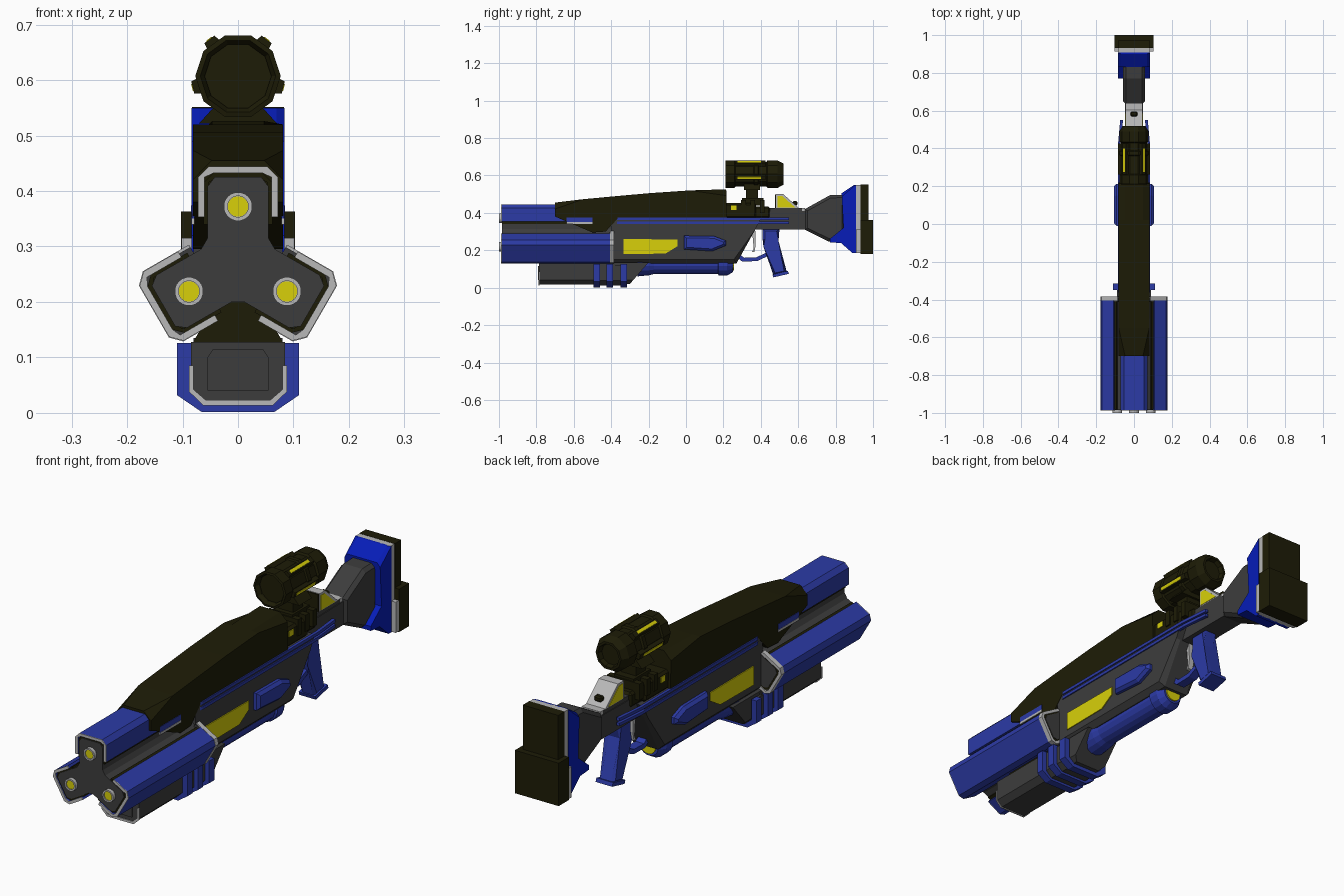
import bpy, bmesh, math
from mathutils import Vector

if "Cube" in bpy.data.objects:
    bpy.data.objects.remove(bpy.data.objects["Cube"])


def material(name, r, g, b):
    m = bpy.data.materials.new(name)
    m.diffuse_color = (r, g, b, 1)
    m.use_nodes = True
    m.node_tree.nodes["Principled BSDF"].inputs["Base Color"].default_value = m.diffuse_color
    return m


OLIVE = material("dark olive", .0125, .0115, .002)
DARK = material("dark grey", .046, .046, .046)
LIGHT = material("light grey", .48, .48, .48)
BLUE = material("blue", .025, .043, .38)
DEEP = material("deep blue", .002, .012, .48)
YELLOW = material("yellow", .69, .63, .003)


def finish(name, bm, mat):
    bmesh.ops.recalc_face_normals(bm, faces=bm.faces)
    me = bpy.data.meshes.new(name)
    bm.to_mesh(me)
    bm.free()
    me.materials.append(mat)
    ob = bpy.data.objects.new(name, me)
    bpy.context.collection.objects.link(ob)
    return ob


def prism(name, pts, axis, a, b, mat, bevel=0, pick=None, strip=False):
    """Extrude a 2D outline along an axis (0: y,z  1: x,z  2: x,y), chamfering picked edges.
    A strip outline is an outer edge followed by its inner edge reversed."""
    bm = bmesh.new()
    rows = []
    for d in (a, b):
        row = []
        for u, v in pts:
            co = [u, v]
            co.insert(axis, d)
            row.append(bm.verts.new(co))
        rows.append(row)
    n = len(pts)
    for row in rows:
        if strip:
            for i in range(n // 2 - 1):
                bm.faces.new((row[i], row[i + 1], row[n - 2 - i], row[n - 1 - i]))
        else:
            bm.faces.new(row)
    for i in range(n):
        j = (i + 1) % n
        bm.faces.new((rows[0][i], rows[0][j], rows[1][j], rows[1][i]))
    if bevel:
        edges = [e for e in bm.edges if pick is None or
                 (pick(e.verts[0].co) and pick(e.verts[1].co)
                  and abs(e.verts[0].co[axis] - e.verts[1].co[axis]) < 1e-5)]
        bmesh.ops.bevel(bm, geom=edges, offset=bevel, segments=1, affect='EDGES', profile=.5)
    bmesh.ops.recalc_face_normals(bm, faces=bm.faces)
    bm.normal_update()
    bmesh.ops.triangulate(bm, faces=[f for f in bm.faces if len(f.verts) > 4])
    return finish(name, bm, mat)


def box(name, x, y, z, mat, bevel=0):
    (a, b), (c, d) = y, z
    return prism(name, [(a, c), (b, c), (b, d), (a, d)], 0, *x, mat, bevel)


def turned(name, rings, cx, cz, n, mat):
    """Round part along y from (y, radius) rings."""
    bm = bmesh.new()
    loops = [[bm.verts.new((cx + r * math.sin((k + .5) * 2 * math.pi / n), y,
                            cz + r * math.cos((k + .5) * 2 * math.pi / n)))
              for k in range(n)] for y, r in rings]
    for p, q in zip(loops, loops[1:]):
        for k in range(n):
            bm.faces.new((p[k], p[(k + 1) % n], q[(k + 1) % n], q[k]))
    bm.faces.new(loops[0])
    bm.faces.new(loops[-1])
    return finish(name, bm, mat)


def turn(pts, k):
    """Rotate an outline by k thirds of a turn about the barrel cluster centre."""
    c, w = math.cos(k * 2 * math.pi / 3), math.sin(k * 2 * math.pi / 3)
    return [(x * c + z * w, .27 - x * w + z * c) for x, z in pts]


def u_shape(w, top, cut, t, low):
    outer = [(-w, low), (-w, top - cut), (-w + cut, top), (w - cut, top), (w, top - cut), (w, low)]
    i = w - t
    inner = [(i, low), (i, top - cut), (i - cut * .8, top - t), (-i + cut * .8, top - t),
             (-i, top - cut), (-i, low)]
    return outer + inner


# Triple barrel cluster
arm = [(-.055, .045), (-.055, .138), (-.042, .155), (.042, .155), (.055, .138), (.055, .045)]
prism("barrel_core", sum((turn([(-.055, .045), (.055, .045)], k) for k in range(3)), []),
      1, -.985, -.387, DARK)
for k in range(3):
    prism("barrel_arm", turn(arm, k), 1, -.985, -.387, DARK)
    prism("barrel_shell", turn(u_shape(.072, .174, .019, .012, .083), k), 1, -.985, -.4, BLUE, strip=True)
    prism("muzzle_rim", turn(u_shape(.072, .174, .019, .012, .083), k), 1, -.988, -.985, LIGHT, strip=True)
    prism("barrel_liner", turn(u_shape(.062, .164, .019, .009, .07), k), 1, -.981, -.389, OLIVE, strip=True)
    prism("barrel_backing", turn(u_shape(.062, .164, .019, .009, .07)[:6], k), 1, -.978, -.95, OLIVE)
    if k:
        prism("rear_cap", turn(u_shape(.068, .17, .019, .009, .06)[:6], k), 1, -.41, -.39, DARK)
        prism("rear_rim", turn(u_shape(.073, .175, .019, .013, .06), k), 1, -.405, -.384, LIGHT, strip=True)
    (cx, cz), = turn([(0, .102)], k)
    turned("bore_ring", [(-.98, .026), (-1, .026), (-1, .019), (-.994, .019)], cx, cz, 20, LIGHT)
    turned("bore_light", [(-.99, .0185), (-.9955, .0185)], cx, cz, 20, YELLOW)

# Receiver body
prism("receiver", [(-.4, .37), (-.4, .13), (.27, .13), (.37, .31), (.4, .37)], 0, -.08, .08,
      DARK, .022, lambda c: c.z < .32 and c.y > -.5)
prism("chin", [(-.5, .135), (-.5, .02), (-.3, .02), (-.2, .135)], 0, -.08, .08, DARK, .02,
      lambda c: c.z < .03)
prism("lower_filler", [(-.085, .12), (-.04, .2), (.04, .2), (.085, .12)], 1, -.72, -.4, OLIVE)

# Arched upper cover
prism("top_cover", [(-.7, .455), (-.7, .38), (-.5, .295), (-.43, .3), (-.36, .375), (.22, .375),
                    (.215, .526), (.02, .52), (-.2, .505), (-.4, .487), (-.55, .473)],
      0, -.081, .081, OLIVE, .034, lambda c: c.z > .45)
for s in (-1, 1):
    box("cover_slot", (s * .078, s * .083), (-.64, -.5), (.35, .374), BLUE)
    box("cover_slot_edge", (s * .078, s * .084), (-.64, -.5), (.34, .35), LIGHT)
    # Side rails, windows and pods
    for z in (.34, .361):
        prism("side_rail", [(s * x, y) for x, y in [(.072, -.38), (.085, -.36), (.085, .42),
              (.073, .55), (.058, .55), (.072, .42)]], 2, z, z + .013, BLUE)
    prism("side_window", [(-.335, .26), (-.045, .258), (-.045, .222), (-.11, .182), (-.335, .18)],
          0, s * .077, s * .084, YELLOW)
    prism("side_pod", [(-.01, .205), (-.01, .278), (.15, .276), (.213, .252), (.213, .225),
                       (.14, .195)], 0, s * .072, s * .105, BLUE, .012,
          lambda c: abs(c.x) > .1)
    box("indicator", (s * .07, s * .073), (.24, .27), (.415, .44), YELLOW)
    prism("sight_window", [(.488, .491), (.488, .428), (.585, .428), (.513, .491)],
          0, s * .04, s * .047, YELLOW)

# Rear receiver and scope mount
box("rear_receiver", (-.07, .07), (.2, .375), (.37, .452), OLIVE, .01)
box("rear_step", (-.055, .055), (.36, .45), (.37, .435), OLIVE, .01)
box("mount_base", (-.045, .045), (.3, .415), (.44, .48), OLIVE)
box("mount_column", (-.035, .035), (.32, .385), (.46, .55), OLIVE)
prism("mount_saddle", [(-.07, .522), (.07, .522), (.04, .555), (-.04, .555)], 1, .31, .395, OLIVE)
for y in (.295, .345, .395):
    box("mount_clamp", (-.076, .076), (y, y + .025), (.4, .47), OLIVE)

# Scope with light strips
turned("scope_tube", [(.232, .06), (.225, .06), (.21, .068), (.212, .077), (.26, .077), (.265, .07), (.36, .07),
                      (.365, .076), (.385, .076), (.39, .068), (.43, .068), (.435, .077),
                      (.49, .077), (.52, .06), (.52, .05), (.5, .045)], 0, .607, 10, OLIVE)
for deg in (52, 128, -14, 194):
    a = math.radians(deg)
    for name, r, h, w, y0, y1, m in (("strip_housing", .073, .011, .016, .262, .425, OLIVE),
                                     ("strip_light", .08, .0055, .009, .275, .4, YELLOW)):
        o, t = Vector((math.cos(a), math.sin(a))), Vector((-math.sin(a), math.cos(a)))
        c = Vector((0, .607)) + o * r
        prism(name, [tuple(c + o * i * h + t * j * w)
                     for i, j in ((-1, -1), (1, -.7), (1, .7), (-1, 1))], 1, y0, y1, m)

# Rear sight block
prism("sight_block", [(.482, .5), (.482, .425), (.605, .425), (.52, .5)], 0, -.045, .045, LIGHT)
box("sight_front", (-.043, .043), (.476, .482), (.42, .498), OLIVE)
box("sight_base", (-.045, .045), (.44, .62), (.39, .425), DARK)
box("sight_top_plate", (-.044, .044), (.57, .637), (.405, .426), LIGHT)
box("sight_knob", (-.018, .018), (.57, .595), (.44, .464), OLIVE, .006)

# Stock
prism("stock_neck", [(.36, .405), (.34, .31), (.65, .31), (.65, .41)], 0, -.048, .048, DARK)
prism("stock_flare", [(.635, .42), (.635, .31), (.76, .248), (.85, .24), (.85, .497), (.77, .495)],
      0, -.058, .058, DARK, .015, lambda c: c.z > .415 or c.z < .32)
prism("stock_shoulder", [(.832, .505), (.842, .32), (.77, .262), (.77, .243), (.83, .238), (.89, .185),
                         (.908, .185), (.908, .55), (.9, .55)], 0, -.084, .084, DEEP, .015,
      lambda c: c.y < .905 and c.z > .5)
box("butt_spacer", (-.082, .082), (.905, .937), (.185, .55), LIGHT)
box("butt_spacer_low", (-.102, .102), (.912, .94), (.185, .315), LIGHT)
box("butt_pad_top", (-.083, .083), (.932, .975), (.35, .551), OLIVE)
box("butt_pad_low", (-.103, .103), (.932, 1), (.181, .363), OLIVE)

# Grip, trigger and guard
prism("grip", [(.41, .315), (.41, .255), (.425, .225), (.468, .065), (.54, .08), (.482, .25), (.5, .315)],
      0, -.036, .036, BLUE, .012, lambda c: c.z > .06)
prism("grip_cap", [(.462, .07), (.467, .055), (.55, .074), (.545, .09)], 0, -.039, .039, BLUE)
prism("trigger", [(.353, .31), (.362, .21), (.352, .19), (.366, .192), (.373, .23), (.37, .31)],
      0, -.012, .012, LIGHT)
prism("trigger_guard", [(.27, .165), (.3, .14), (.38, .142), (.44, .17), (.44, .192),
                        (.375, .162), (.31, .16), (.28, .185)], 0, -.02, .02, BLUE)

# Under-barrel unit with ribs
prism("under_block", [(-.085, .128), (-.085, .04), (-.06, .016), (.06, .016), (.085, .04), (.085, .128)],
      1, -.785, -.38, DARK)
prism("under_rim", [(-.088, .085), (-.088, .038), (-.062, .013), (.062, .013), (.088, .038), (.088, .085),
                    (.08, .085), (.08, .042), (.058, .023), (-.058, .023), (-.08, .042), (-.08, .085)],
      1, -.789, -.783, LIGHT, strip=True)
prism("under_muzzle", [(-.055, .04), (.055, .04), (.055, .1), (.045, .115), (-.045, .115), (-.055, .1)],
      1, -.79, -.7, DARK)
rib = [(-.11, .126), (-.11, .032), (-.066, .002), (.066, .002), (.11, .032), (.11, .126),
       (.085, .126), (.085, .04), (.058, .018), (-.058, .018), (-.085, .04), (-.085, .126)]
for y in (-.495, -.425, -.35):
    prism("under_rib", rib, 1, y, y + .034, BLUE, strip=True)
prism("rib_spine", [(-.09, .12), (-.09, .038), (-.062, .012), (.062, .012), (.09, .038), (.09, .12)],
      1, -.48, -.33, DARK)

# Under-slung canister
turned("canister", [(-.26, .068), (-.2, .062), (-.17, .055), (.17, .055), (.175, .063), (.22, .063),
                    (.25, .045)], 0, .127, 16, BLUE)
turned("canister_light", [(.24, .036), (.256, .036)], 0, .127, 16, YELLOW)
